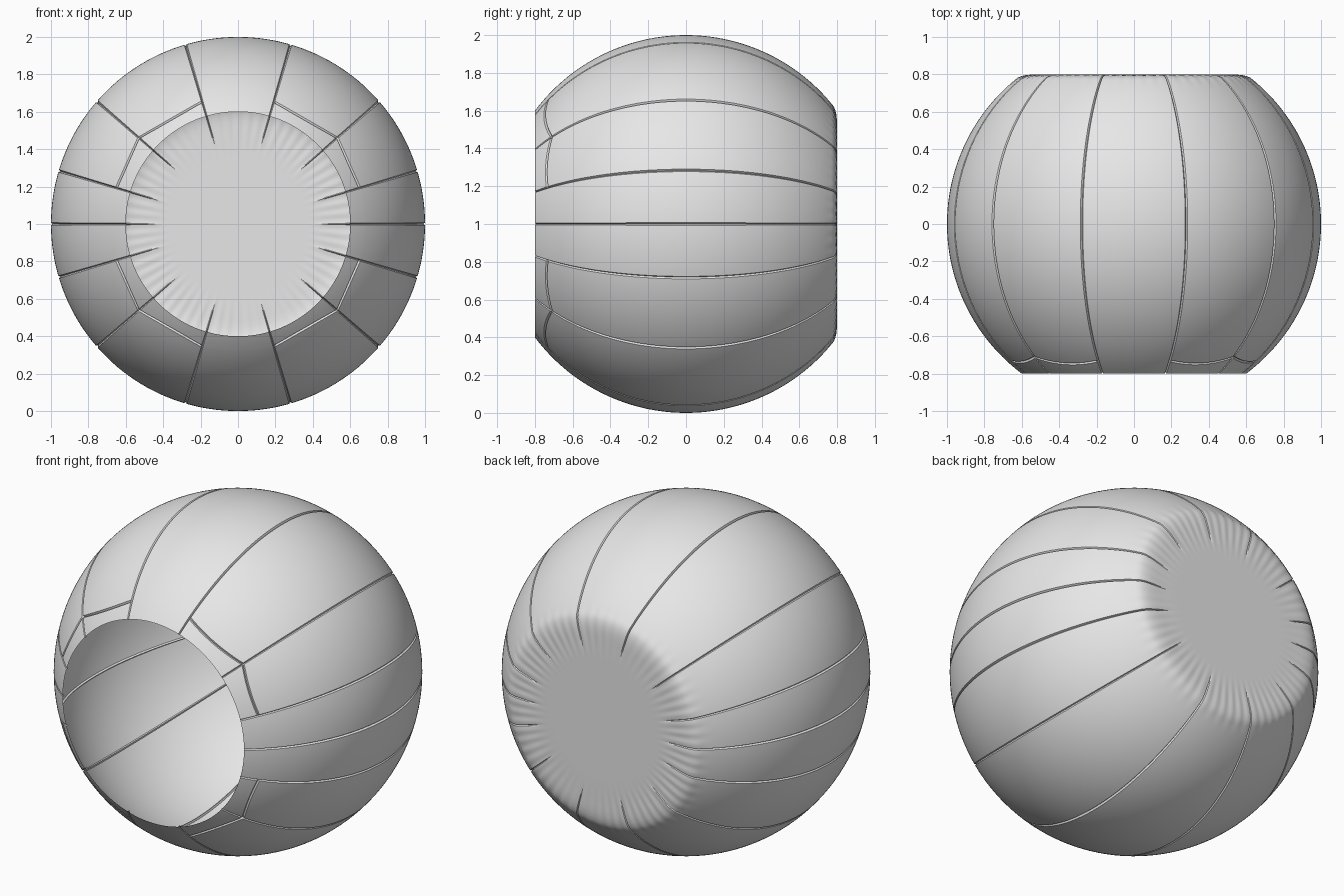
import bpy, bmesh
from math import sin, cos, asin, radians, degrees, pi, hypot, atan2

if "Cube" in bpy.data.objects:
    bpy.data.objects.remove(bpy.data.objects["Cube"])

# Material
grey = bpy.data.materials.new("light_grey")
grey.use_nodes = True
tone = (0.8, 0.8, 0.8, 1)
grey.diffuse_color = tone
grey.node_tree.nodes["Principled BSDF"].inputs["Base Color"].default_value = tone

# Panel seams run as meridians round the y axis
QUADRANT = [0, 16.5, 41, 73.7]
SEAMS = sorted({s % 360 for a in QUADRANT for s in (a, 180 - a, 180 + a, -a)})
HALF, DEPTH, STEP = 0.4, 0.01, 1.1
RIM = asin(0.6)
BACK = pi - asin(0.64)
RIPPLES = 64


def smooth(lo, hi, v):
    t = min(max((v - lo) / (hi - lo), 0), 1)
    return t * t * (3 - 2 * t)


def columns():
    """Angles round the axis with three columns at every seam."""
    result = []
    for a, b in zip(SEAMS, SEAMS[1:] + [360]):
        result += [(a, 1), (a + HALF, 0)]
        lo, hi = a + HALF, b - HALF
        n = max(2, round((hi - lo) / STEP))
        result += [(lo + (hi - lo) * k / n, 0) for k in range(1, n + 1)]
    return result


# Straight cross seams near the front opening
CORNERS = [(0.652, 0.19), (0.532, 0.46), (0.2, 0.65)]


def cross_seam(angle):
    """Polar angle of the cross seam, and whether it is cut here."""
    a = angle % 180
    a = min(a, 180 - a)
    for p, q in zip(CORNERS, CORNERS[1:]):
        if degrees(atan2(p[1], p[0])) <= a <= degrees(atan2(q[1], q[0])):
            c, s = cos(radians(a)), sin(radians(a))
            dx, dz = q[0] - p[0], q[1] - p[1]
            r = (p[0] * dz - p[1] * dx) / (c * dz - s * dx)
            return asin(r), 1
    return asin(0.68), 0


def ring_profile(angle):
    """Points (radius, y, groove normal r, groove normal y, cross cut) front to back."""
    seam, cut = cross_seam(angle)
    w = 0.007
    polar = [(RIM + (seam - w - RIM) * k / 3, 0) for k in range(4)]
    polar += [(seam, cut), (seam + w, 0)]
    n = 64
    polar += [(seam + w + (BACK - seam - w) * k / n, 0) for k in range(1, n + 1)]
    pts = [(sin(p), -cos(p), sin(p), -cos(p), c) for p, c in polar]
    # Rounded shoulder, then the flat back
    shoulder = [(0.625, 0.781), (0.605, 0.79), (0.58, 0.796), (0.55, 0.799)]
    flat = [(0.52 - 0.03 * k, 0.8) for k in range(9)] + [(0.14, 0.8)]
    for r, y in shoulder + flat:
        t = smooth(0.5, 0.64, r)
        nr, ny = 0.64 * t, 1 - 0.23 * t
        length = hypot(nr, ny)
        pts.append((r, y, nr / length, ny / length, 0))
    return pts


# Shell: open at the front, closed flat at the back
bm = bmesh.new()
grid = []
for angle, on_seam in columns():
    th = radians(angle)
    col = []
    for r, y, nr, ny, cut in ring_profile(angle):
        fade = smooth(0.42, 0.56, r) if y > 0 else 1
        d = DEPTH * max(on_seam * fade, cut)
        if y > 0.7:
            window = smooth(0.36, 0.54, r) * (1 - smooth(0.6, 0.69, r))
            d += 0.003 * window * (1 + cos(RIPPLES * th)) / 2
        r, y = r - nr * d, y - ny * d
        col.append(bm.verts.new((r * cos(th), y, 1 + r * sin(th))))
    grid.append(col)

centre = bm.verts.new((0, 0.8, 1))
for a, b in zip(grid, grid[1:] + grid[:1]):
    for i in range(len(a) - 1):
        bm.faces.new((a[i], a[i + 1], b[i + 1], b[i]))
    bm.faces.new((a[-1], centre, b[-1]))
for f in bm.faces:
    f.smooth = True

mesh = bpy.data.meshes.new("panelled_shell")
bm.to_mesh(mesh)
bm.free()
mesh.materials.append(grey)
shell = bpy.data.objects.new("panelled_shell", mesh)
bpy.context.collection.objects.link(shell)

# Keep the groove edges crisp
bpy.ops.object.select_all(action='DESELECT')
shell.select_set(True)
bpy.context.view_layer.objects.active = shell
bpy.ops.object.shade_smooth_by_angle(angle=radians(35))
